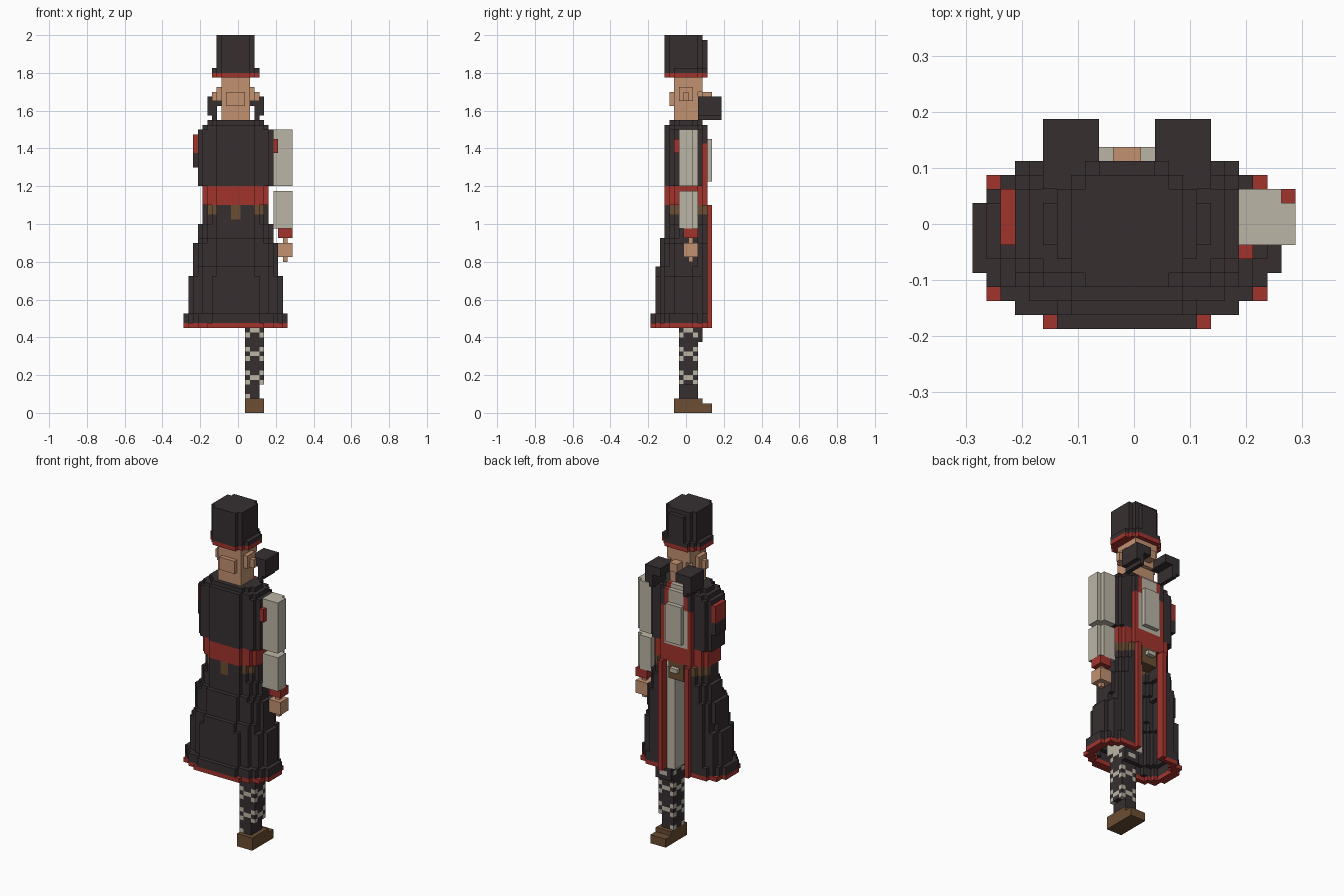
import bpy
import bmesh

U = 0.025      # edge of one block
MID = -0.5     # body's mirror plane, in blocks

cube = bpy.data.objects.get("Cube")
if cube:
    bpy.data.objects.remove(cube, do_unlink=True)

COLOURS = {
    "dark_cloth": (0.037, 0.028, 0.030),
    "red_cloth": (0.36, 0.034, 0.027),
    "pale_linen": (0.50, 0.46, 0.38),
    "skin": (0.54, 0.285, 0.165),
    "brown_leather": (0.145, 0.075, 0.032),
}
MATS = {}
for label, rgb in COLOURS.items():
    mat = bpy.data.materials.new(label)
    mat.use_nodes = True
    mat.diffuse_color = (*rgb, 1)
    shader = mat.node_tree.nodes["Principled BSDF"]
    shader.inputs["Base Color"].default_value = (*rgb, 1)
    shader.inputs["Roughness"].default_value = 0.9
    MATS[label] = mat
DARK, RED, PALE, SKIN, BROWN = COLOURS


def box(x0, x1, y0, y1, z0, z1, colour):
    """Solid run of blocks, ends included."""
    return {(i, j, k): colour for i in range(x0, x1 + 1)
            for j in range(y0, y1 + 1) for k in range(z0, z1 + 1)}


def oval(a, y0, y1, n=2.4, shrink=0.0):
    """Block columns inside a rounded outline about the mirror plane."""
    cy, b = (y0 + y1) / 2, (y1 - y0 + 1) / 2 - shrink
    a -= shrink
    return {(i, j) for i in range(-14, 14) for j in range(y0, y1 + 1)
            if abs((i - MID) / a) ** n + abs((j - cy) / b) ** n <= 1}


def layers(columns, z0, z1, colour):
    return {(i, j, k): colour for i, j in columns for k in range(z0, z1 + 1)}


def mirrored(cells):
    return cells | {(-1 - i, j, k): c for (i, j, k), c in cells.items()}


def build(name, cells):
    """Skin the blocks with only their exposed faces."""
    bm = bmesh.new()
    corners = {}
    used = sorted(set(cells.values()))

    def vert(p):
        if p not in corners:
            corners[p] = bm.verts.new(((p[0] - 0.5) * U, (p[1] - 0.5) * U, p[2] * U))
        return corners[p]

    for cell, colour in cells.items():
        for axis in range(3):
            u, v = (axis + 1) % 3, (axis + 2) % 3
            for side in (0, 1):
                near = list(cell)
                near[axis] += 2 * side - 1
                if tuple(near) in cells:
                    continue
                loop = []
                for du, dv in ((0, 0), (1, 0), (1, 1), (0, 1)):
                    p = list(cell)
                    p[axis] += side
                    p[u] += du
                    p[v] += dv
                    loop.append(vert(tuple(p)))
                face = bm.faces.new(loop if side else loop[::-1])
                face.material_index = used.index(colour)
    mesh = bpy.data.meshes.new(name)
    bm.to_mesh(mesh)
    bm.free()
    for colour in used:
        mesh.materials.append(MATS[colour])
    obj = bpy.data.objects.new(name, mesh)
    bpy.context.scene.collection.objects.link(obj)


# Hollow flared coat skirt, open along +y, with red hem and edge trim
skirt = {}
for k in range(18, 44):
    a = 11 if k < 21 else 10 if k < 29 else 9 if k < 36 else 8 if k < 40 else 7
    back = -7 if k < 21 else -6 if k < 31 else -5 if k < 37 else -4
    n = 2.6 if k == 18 else 2.3
    for i, j in oval(a, back, 5, n) - oval(a, back, 5, n, 1.6):
        off = abs(i - MID)
        if j > 2 and off < 4 or j > 4:
            continue
        strap = k > 41 and (off > 4 and abs(j) > 1) or k > 40 and off < 1 and j < 0
        skirt[i, j, k] = RED if k == 18 else BROWN if strap else DARK
skirt.update(mirrored(box(3, 3, 4, 5, 18, 43, RED)))
build("coat_skirt", skirt)

# Sash and belt pouch
build("waist_sash", layers(oval(7, -4, 4), 44, 47, RED))
pouch = box(-2, 1, 2, 4, 40, 43, BROWN)
pouch.update(box(-1, 0, 5, 5, 42, 42, PALE))
build("belt_pouch", pouch)

# Upper coat with pale vest, red lapels and shoulder openings
torso = layers(oval(8, -4, 4), 48, 59, DARK)
torso.update(layers(oval(7, -4, 4), 60, 60, DARK))
torso.update(layers(oval(6, -3, 3), 61, 61, DARK))
for i, j, k in torso:
    off, half = abs(i - MID), 3.5 if k < 57 else 2.5
    if j > 2 and off <= half:
        torso[i, j, k] = RED if off == half else PALE
torso.update(box(-2, 1, 5, 5, 49, 57, PALE))
build("coat_body", torso)
stump = box(-9, -9, -1, 2, 52, 58, DARK)
for cell in stump:
    if cell[2] > 54 and cell[1] < 3:
        stump[cell] = RED
build("right_shoulder", stump)
build("left_shoulder", box(8, 8, -2, -2, 55, 57, RED))

# Arm in two sleeves, with cuff and hand
for name, z0, z1 in (("left_upper_sleeve", 48, 59), ("left_lower_sleeve", 39, 46)):
    sleeve = box(8, 11, -1, 2, z0, z1, PALE)
    for k in range(z0, z1 + 1):
        sleeve.pop((11, 2, k))
    build(name, sleeve)
build("left_cuff", box(9, 11, 0, 2, 37, 38, RED))
hand = box(9, 11, 0, 2, 33, 35, SKIN)
hand.update(box(10, 10, 1, 1, 32, 36, SKIN))
build("left_hand", hand)

# Leg with trousers, wrapped calf and boot
build("left_thigh", box(1, 5, -2, 3, 18, 41, PALE))
calf = box(2, 5, -1, 2, 3, 17, DARK)
calf.update(box(2, 5, 3, 3, 15, 17, DARK))
for i, j, k in calf:
    reach = abs(i - 3.5) + abs(j - 0.5)
    if reach == 2 and k % 5 == 2 or reach == 3 and k % 5 in (1, 3):
        calf[i, j, k] = PALE
build("left_calf", {c: m for c, m in calf.items() if c[2] > 5 or c[0] < 5})
boot = box(2, 5, -2, 5, 0, 1, BROWN)
boot.update(box(2, 5, -2, 3, 2, 2, BROWN))
build("left_boot", boot)

# Head with jaw, nose and ears
head = layers(oval(3, -2, 2, 5), 62, 64, SKIN)
head.update(layers(oval(3.2, -3, 3, 3.5), 65, 67, SKIN))
head.update(layers(oval(3, -2, 3, 4), 68, 70, SKIN))
head.update(box(-1, 0, 3, 5, 66, 67, SKIN))
head.update(mirrored(box(3, 3, -1, 1, 66, 68, SKIN)))
head.update(mirrored(box(4, 4, 0, 0, 66, 67, SKIN)))
build("head", head)

# Stepped dark blocks beside the jaw
for name, flip in (("left_whisker", False), ("right_whisker", True)):
    whisker = {}
    for i, bottom in ((2, 65), (3, 65), (4, 62), (5, 63)):
        whisker.update(box(-1 - i if flip else i, -1 - i if flip else i,
                           3, 7, bottom, 66, DARK))
    build(name, whisker)

# Tall hat with a red banded brim
hat = layers(oval(5, -4, 4, 3), 71, 71, RED)
hat.update(layers(oval(5, -4, 4, 3), 72, 72, DARK))
hat.update(layers(oval(4, -4, 3, 3), 73, 79, DARK))
hat.update(box(-2, 1, 4, 4, 73, 78, DARK))
build("hat", hat)
